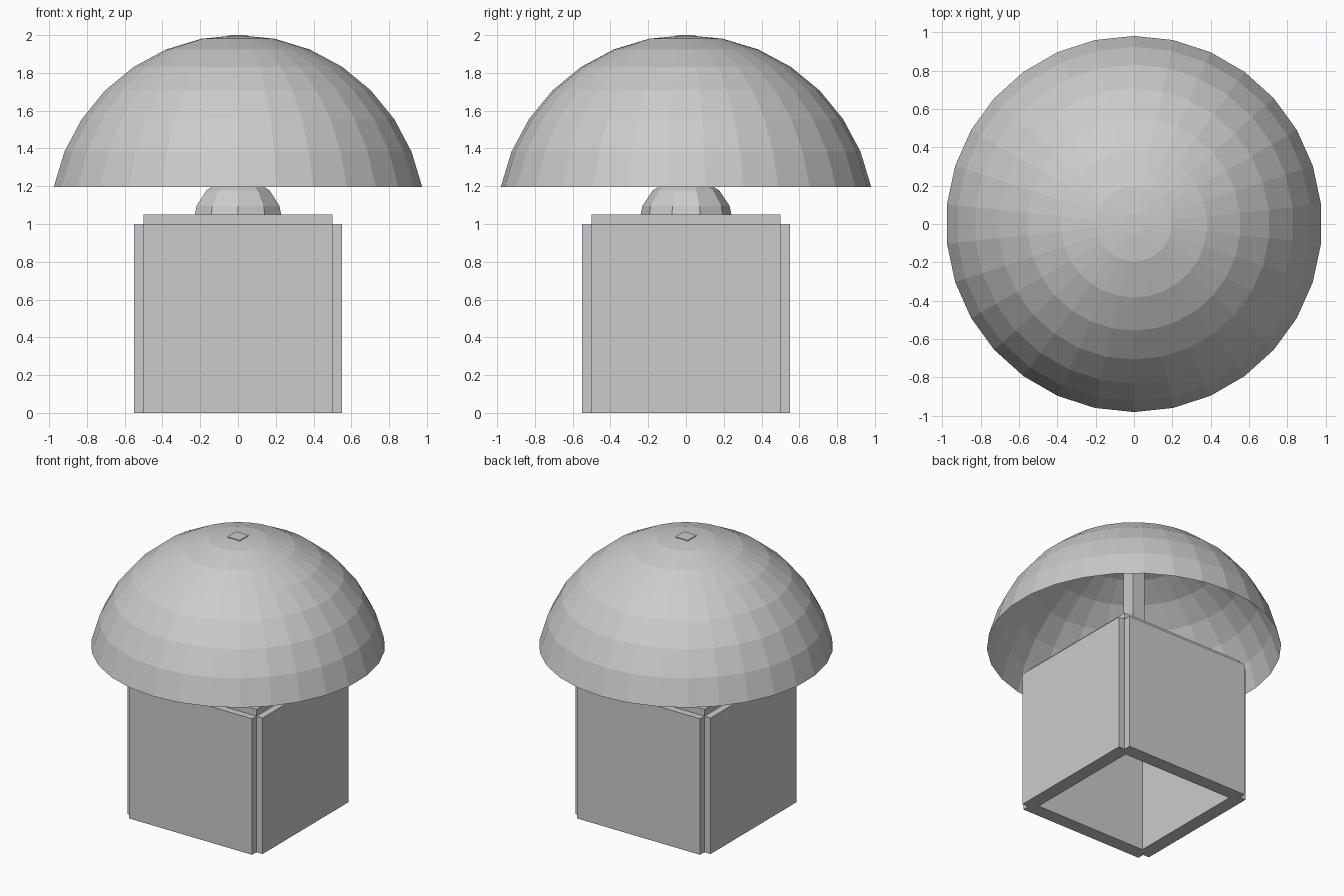
import bpy, bmesh
from mathutils import Matrix, Vector

if "Cube" in bpy.data.objects:
    bpy.data.objects.remove(bpy.data.objects["Cube"])


def finish(bm, name):
    mesh = bpy.data.meshes.new(name)
    bm.to_mesh(mesh)
    bm.free()
    obj = bpy.data.objects.new(name, mesh)
    bpy.context.collection.objects.link(obj)
    return obj


def box(name, centre, size):
    bm = bmesh.new()
    bmesh.ops.create_cube(bm, size=1)
    bmesh.ops.scale(bm, vec=size, verts=bm.verts)
    bmesh.ops.translate(bm, vec=centre, verts=bm.verts)
    return finish(bm, name)


def sphere(name, z, radius, segments, rings, keep_above=None):
    bm = bmesh.new()
    bmesh.ops.create_uvsphere(bm, u_segments=segments, v_segments=rings,
                              radius=radius, matrix=Matrix.Translation((0, 0, z)))
    if keep_above is not None:
        low = [v for v in bm.verts if v.co.z < keep_above]
        bmesh.ops.delete(bm, geom=low, context='VERTS')
    return finish(bm, name)


# Four wall panels, leaving a small notch at each corner
for side, s in (("left", -1), ("right", 1)):
    box(side + "_wall", (0.5 * s, 0, 0.5), (0.1, 1, 1))
for side, s in (("front", -1), ("back", 1)):
    box(side + "_wall", (0, 0.5 * s, 0.5), (1, 0.1, 1))

# Lid of the base, open underneath
box("top_panel", (0, 0, 1), (1, 1, 0.1))

# Bulb and square post
sphere("bulb", 1.0, 0.25, 10, 8)
box("post", (0, 0, 1.5), (0.1, 0.1, 1))

# Open dome shade: cap of a faceted sphere
sphere("dome_shade", 1.0, 1.0, 30, 16, keep_above=1.15)
